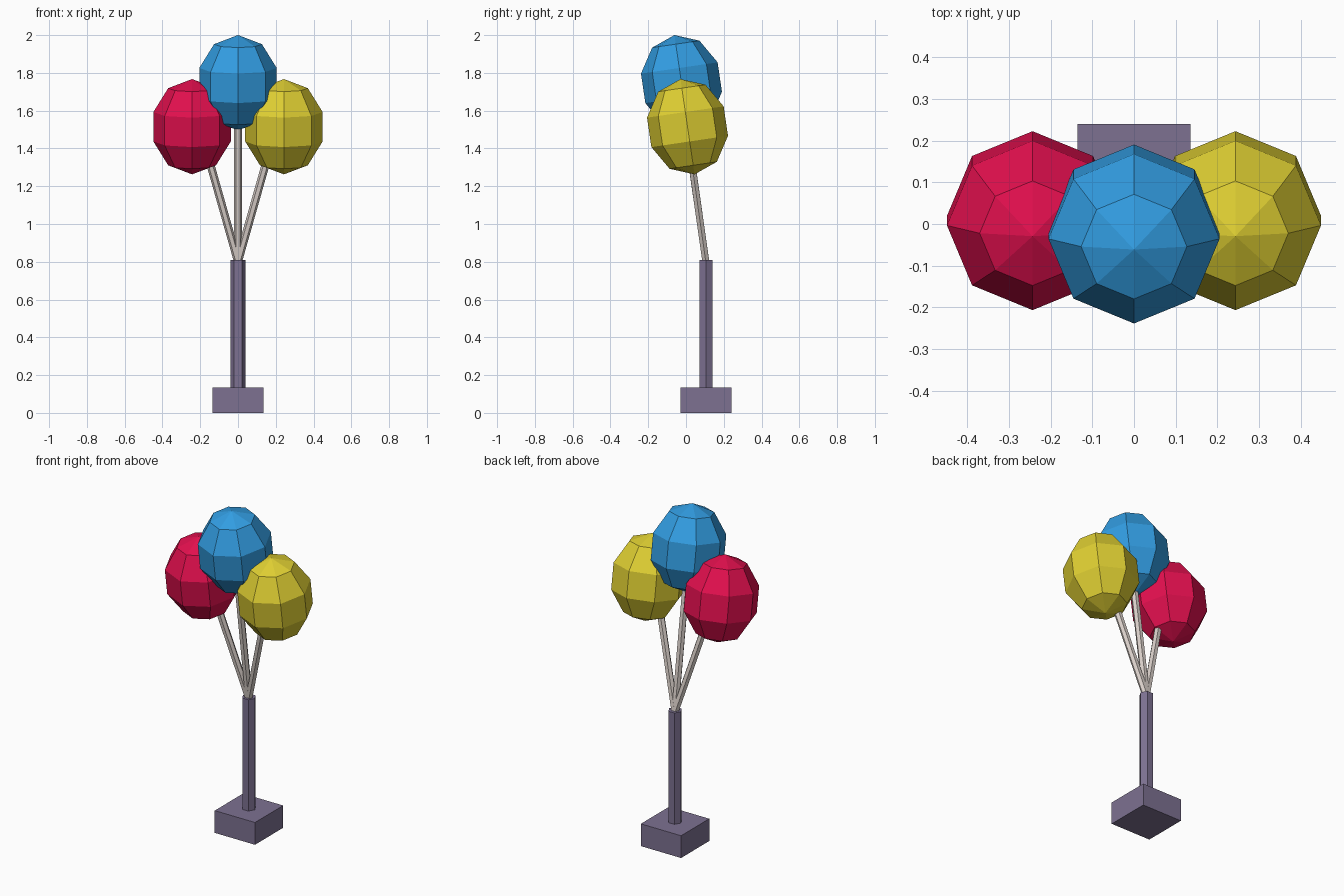
import bpy, bmesh
from math import radians
from mathutils import Matrix, Vector

if "Cube" in bpy.data.objects:
    bpy.data.objects.remove(bpy.data.objects["Cube"], do_unlink=True)


def material(name, rgb):
    color = [(c / 255 / 12.92) if c < 11 else ((c / 255 + 0.055) / 1.055) ** 2.4 for c in rgb] + [1]
    mat = bpy.data.materials.new(name)
    mat.use_nodes = True
    mat.diffuse_color = color
    mat.node_tree.nodes["Principled BSDF"].inputs["Base Color"].default_value = color
    return mat


def finish(name, bm, mat):
    mesh = bpy.data.meshes.new(name)
    bm.to_mesh(mesh)
    bm.free()
    mesh.materials.append(mat)
    obj = bpy.data.objects.new(name, mesh)
    bpy.context.collection.objects.link(obj)


def hex_rod(name, start, end, radius, mat):
    """Six-sided rod between two points, corners facing sideways."""
    a, b = Vector(start), Vector(end)
    axis = b - a
    turn = Vector((0, 0, 1)).rotation_difference(axis).to_matrix().to_4x4()
    bm = bmesh.new()
    bmesh.ops.create_cone(bm, cap_ends=True, segments=6, radius1=radius, radius2=radius, depth=axis.length)
    # Put a corner on the x axis whatever the primitive's start angle
    bm.verts.ensure_lookup_table()
    v = bm.verts[0].co
    spin = Matrix.Rotation(-Vector((1, 0)).angle_signed(v.xy) * -1, 4, 'Z')
    bm.transform(Matrix.Translation((a + b) / 2) @ turn @ spin)
    finish(name, bm, mat)


def balloon(name, center, mat):
    """Faceted ellipsoid leaning forward."""
    bm = bmesh.new()
    bmesh.ops.create_uvsphere(bm, u_segments=8, v_segments=5, radius=1)
    size = Matrix.Diagonal((0.2155, 0.2155, 0.255, 1))
    bm.transform(Matrix.Translation(center) @ Matrix.Rotation(radians(8.4), 4, 'X') @ size)
    finish(name, bm, mat)


purple = material("dusty purple", (125, 113, 145))
pale = material("pale string", (218, 208, 202))
red = material("crimson", (226, 15, 78))
blue = material("sky blue", (50, 157, 226))
yellow = material("mustard yellow", (222, 206, 50))

# Weight block and handle
Y = 0.105
bm = bmesh.new()
bmesh.ops.create_cube(bm, size=1)
bm.transform(Matrix.Translation((0, Y, 0.0675)) @ Matrix.Diagonal((0.27, 0.27, 0.135, 1)))
finish("base_block", bm, purple)
hex_rod("handle", (0, Y, 0.12), (0, Y, 0.81), 0.04, purple)

# Balloons with their strings
for side, x, y, z, mat, tip in (
    ("right", -0.243, 0.008, 1.515, red, (-0.17, 0.02, 1.40)),
    ("left", 0.243, 0.008, 1.515, yellow, (0.17, 0.02, 1.40)),
    ("middle", 0, -0.024, 1.748, blue, (0, -0.004, 1.56)),
):
    balloon(side + "_balloon", (x, y, z), mat)
    hex_rod(side + "_string", (0, Y, 0.80), tip, 0.021, pale)
